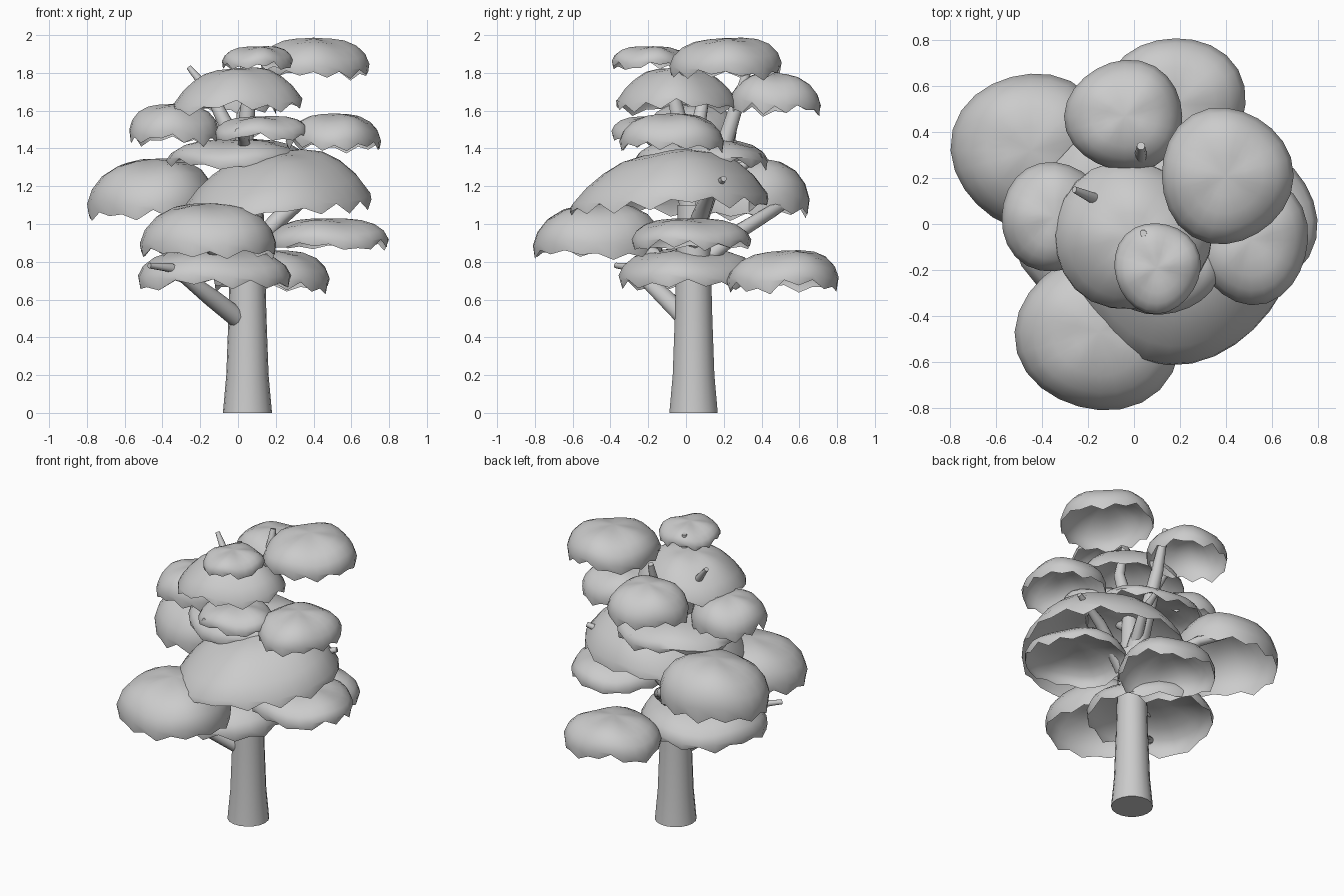
import bpy, bmesh, math, random
from mathutils import Vector

if "Cube" in bpy.data.objects:
    bpy.data.objects.remove(bpy.data.objects["Cube"])

random.seed(4)


def finish(name, bm, angle):
    bmesh.ops.recalc_face_normals(bm, faces=bm.faces[:])
    me = bpy.data.meshes.new(name)
    bm.to_mesh(me)
    bm.free()
    ob = bpy.data.objects.new(name, me)
    bpy.context.collection.objects.link(ob)
    bpy.ops.object.select_all(action='DESELECT')
    ob.select_set(True)
    bpy.context.view_layer.objects.active = ob
    bpy.ops.object.shade_smooth_by_angle(angle=math.radians(angle))
    return ob


# Cap profiles: (radius fraction, drop fraction)
ROUND = [(.3, .03), (.55, .09), (.77, .23), (.92, .44), (.99, .68), (.97, 1)]
CONE = [(.3, .03), (.5, .11), (.68, .28), (.84, .5), (.98, .78), (.99, 1)]


def foliage_cap(name, cx, cy, rx, ry, ztop, zrim, tx=0, ty=0, profile=ROUND, n=24):
    """Open umbrella-shaped shell with a ragged rim."""
    bm = bmesh.new()
    phase = random.uniform(0, 6.28)
    h = ztop - zrim
    tooth = min(0.075, h * 0.3)
    apex = bm.verts.new((cx, cy, ztop))
    prev = None
    for level, (r, drop) in enumerate(profile):
        rim = level == len(profile) - 1
        ring = []
        for i in range(n):
            a = 2 * math.pi * i / n
            k = r * (1 + 0.03 * r * math.sin(3 * a + phase))
            x, y = rx * k * math.cos(a), ry * k * math.sin(a)
            # the tilt fades out towards the rim
            t = 1 - 0.6 * drop
            z = ztop - h * drop + t * (tx * x + ty * y)
            z += 0.012 * r * math.sin(4 * a + phase)
            if rim:
                z += tooth * (random.uniform(0, .4) if i % 2 else random.uniform(.4, 1))
            ring.append(bm.verts.new((cx + x, cy + y, z)))
        for i in range(n):
            j = (i + 1) % n
            if prev is None:
                bm.faces.new((apex, ring[i], ring[j]))
            else:
                bm.faces.new((prev[i], ring[i], ring[j], prev[j]))
        prev = ring
    ob = finish(name, bm, 50)
    # shells must face up
    if ob.data.polygons[0].normal.z < 0:
        ob.data.flip_normals()


def limb(name, points, n=10):
    """Tapered tube through (x, y, z, radius) points."""
    bm = bmesh.new()
    rings = []
    pts = [Vector(q[:3]) for q in points]
    for i, q in enumerate(points):
        d = (pts[min(i + 1, len(pts) - 1)] - pts[max(i - 1, 0)]).normalized()
        u = d.cross(Vector((0.0, 1, 0.01))).normalized()
        v = d.cross(u)
        rings.append([bm.verts.new(pts[i] + q[3] * (math.cos(t) * u + math.sin(t) * v))
                      for t in (2 * math.pi * k / n for k in range(n))])
    for a, b in zip(rings, rings[1:]):
        for k in range(n):
            m = (k + 1) % n
            bm.faces.new((a[k], a[m], b[m], b[k]))
    bm.faces.new(rings[0])
    bm.faces.new(rings[-1])
    finish(name, bm, 40)


# Trunk
limb("trunk", [(.05, .04, 0, .13), (.05, .04, .2, .112), (.05, .04, .5, .101),
               (.05, .04, .8, .093), (.05, .04, 1.1, .085)], 18)

# Branches
limb("low_branch", [(0, 0, .5, .052), (-.14, -.11, .61, .048), (-.27, -.22, .71, .036),
                    (-.36, -.28, .77, .025), (-.47, -.37, .78, .015)])
limb("back_branch", [(.04, .08, .8, .045), (0, .28, .96, .04), (-.14, .46, 1.07, .033),
                     (-.28, .55, 1.12, .02)])
limb("right_branch", [(.08, .04, .88, .05), (.22, .07, 1.03, .045), (.38, .12, 1.16, .035),
                      (.61, .2, 1.24, .016)])
limb("front_branch", [(.02, 0, .75, .045), (-.15, -.25, .88, .035), (-.3, -.42, .91, .02)])
limb("rear_upright", [(.05, .06, 1.05, .07), (.04, .18, 1.35, .048),
                      (.03, .26, 1.6, .038), (.03, .34, 1.86, .018)])
limb("main_leader", [(.05, .03, 1.05, .07), (.03, 0, 1.4, .05),
                     (.06, -.07, 1.7, .035), (.04, -.04, 1.92, .015)])
limb("left_upright", [(.03, .04, 1.1, .06), (-.05, .06, 1.5, .042),
                      (-.15, .1, 1.7, .028), (-.26, .15, 1.83, .014)])
limb("front_stub", [(.04, 0, 1.3, .04), (.03, -.2, 1.46, .03), (.0, -.37, 1.49, .018)])
limb("back_stub", [(.05, .05, 1.1, .04), (.13, .25, 1.28, .03), (.14, .4, 1.36, .014)])

# Foliage, top to bottom: centre, radii, top, rim, tilt
caps = [
    ("top_right", .40, .21, .29, .30, 1.985, 1.765, 0, .05),
    ("top_small", .10, -.19, .19, .20, 1.94, 1.82, .03, 0),
    ("upper_centre", -.01, -.05, .345, .325, 1.825, 1.59, .08, 0, CONE),
    ("upper_back", -.04, .47, .26, .245, 1.80, 1.57, 0, -.05),
    ("upper_left", -.345, .03, .24, .24, 1.635, 1.42, 0, 0),
    ("upper_right", .51, -.07, .255, .28, 1.585, 1.38, 0, 0),
    ("upper_front", .12, -.18, .25, .22, 1.57, 1.44, .03, 0),
    ("middle_back", 0, .09, .38, .36, 1.45, 1.29, 0, 0),
    ("middle_big", .20, -.08, .50, .53, 1.38, 1.05, .12, .12, CONE, 30),
    ("middle_left", -.45, .32, .345, .345, 1.345, 1.02, .05, .08),
    ("lower_right", .48, .02, .32, .32, 1.03, .86, 0, 0),
    ("lower_front", -.15, -.47, .365, .35, 1.11, .81, 0, .05),
    ("low_centre", -.13, .01, .41, .38, .87, .65, 0, 0),
    ("low_back", .18, .52, .31, .30, .86, .64, 0, .06),
]
for c in caps:
    foliage_cap("foliage_" + c[0], *c[1:])
